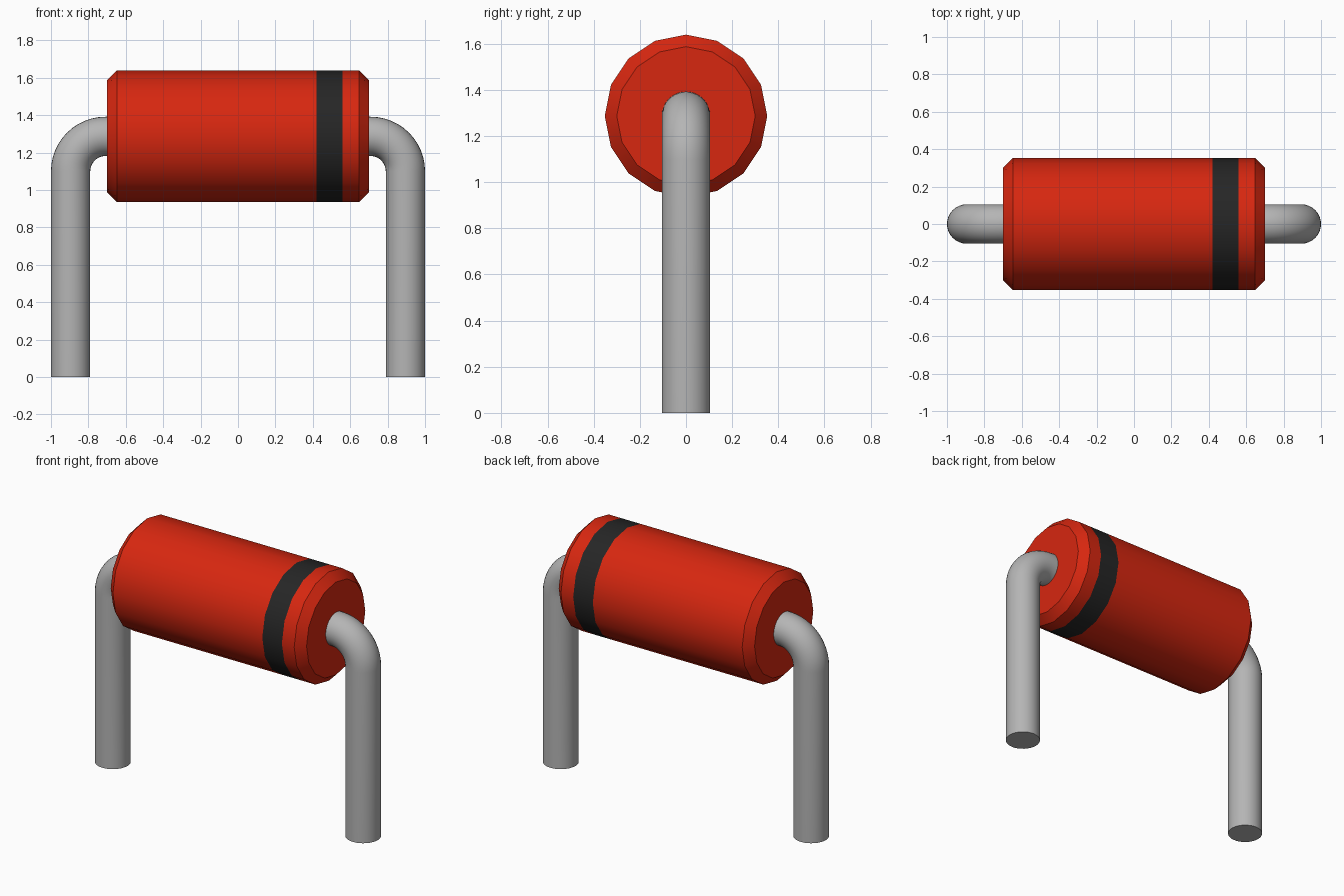
import bpy, bmesh, math
from mathutils import Vector

cube = bpy.data.objects.get("Cube")
if cube:
    bpy.data.objects.remove(cube, do_unlink=True)

AXIS_Z = 1.287        # height of the body's axis
WIRE_R = 0.105
BEND_R = 0.187


def material(name, rgb):
    mat = bpy.data.materials.new(name)
    mat.use_nodes = True
    mat.diffuse_color = (*rgb, 1)
    mat.node_tree.nodes["Principled BSDF"].inputs["Base Color"].default_value = (*rgb, 1)
    return mat


red = material("red casing", (0.68, 0.02, 0.005))
black = material("black band", (0.019, 0.019, 0.019))
grey = material("grey metal", (0.46, 0.46, 0.46))


def loft(name, rings, mats):
    """Skin a list of vertex rings, cap both ends and shade smooth."""
    bm = bmesh.new()
    loops = [[bm.verts.new(p) for p in ring] for ring in rings]
    n = len(loops[0])
    for a, b in zip(loops, loops[1:]):
        for i in range(n):
            j = (i + 1) % n
            bm.faces.new((a[i], a[j], b[j], b[i]))
    bm.faces.new(loops[0])
    bm.faces.new(loops[-1])
    bmesh.ops.recalc_face_normals(bm, faces=bm.faces)
    mesh = bpy.data.meshes.new(name)
    bm.to_mesh(mesh)
    bm.free()
    for mat in mats:
        mesh.materials.append(mat)
    obj = bpy.data.objects.new(name, mesh)
    bpy.context.collection.objects.link(obj)
    bpy.ops.object.select_all(action='DESELECT')
    obj.select_set(True)
    bpy.context.view_layer.objects.active = obj
    bpy.ops.object.shade_smooth_by_angle(angle=math.radians(30))
    return obj


def ring(centre, u, v, radius, sides):
    angles = [2 * math.pi * i / sides for i in range(sides)]
    return [centre + radius * (math.cos(a) * u + math.sin(a) * v) for a in angles]


# Chamfered body, with a flush painted band near its left end
Y, Z = Vector((0, 1, 0)), Vector((0, 0, 1))
profile = [(-0.70, 0.30), (-0.648, 0.352), (0.42, 0.352),
           (0.56, 0.352), (0.648, 0.352), (0.70, 0.30)]
body = loft("body", [ring(Vector((x, 0, AXIS_Z)), Y, Z, r, 16) for x, r in profile],
            [red, black])
for face in body.data.polygons:
    if 0.42 < face.center.x < 0.56:
        face.material_index = 1

# Bent wire legs, mirrored about the middle
for side, name in ((1, "left_leg"), (-1, "right_leg")):
    bend_x = 1 - WIRE_R - BEND_R
    stations = [(bend_x - 0.03, AXIS_Z, 0)]
    for i in range(13):
        t = math.pi / 2 * i / 12
        stations.append((bend_x + BEND_R * math.sin(t),
                         AXIS_Z - BEND_R + BEND_R * math.cos(t), t))
    stations.append((bend_x + BEND_R, 0, math.pi / 2))
    rings = [ring(Vector((side * x, 0, z)), Y,
                  Vector((side * math.sin(t), 0, math.cos(t))), WIRE_R, 32)
             for x, z, t in stations]
    loft(name, rings, [grey])
